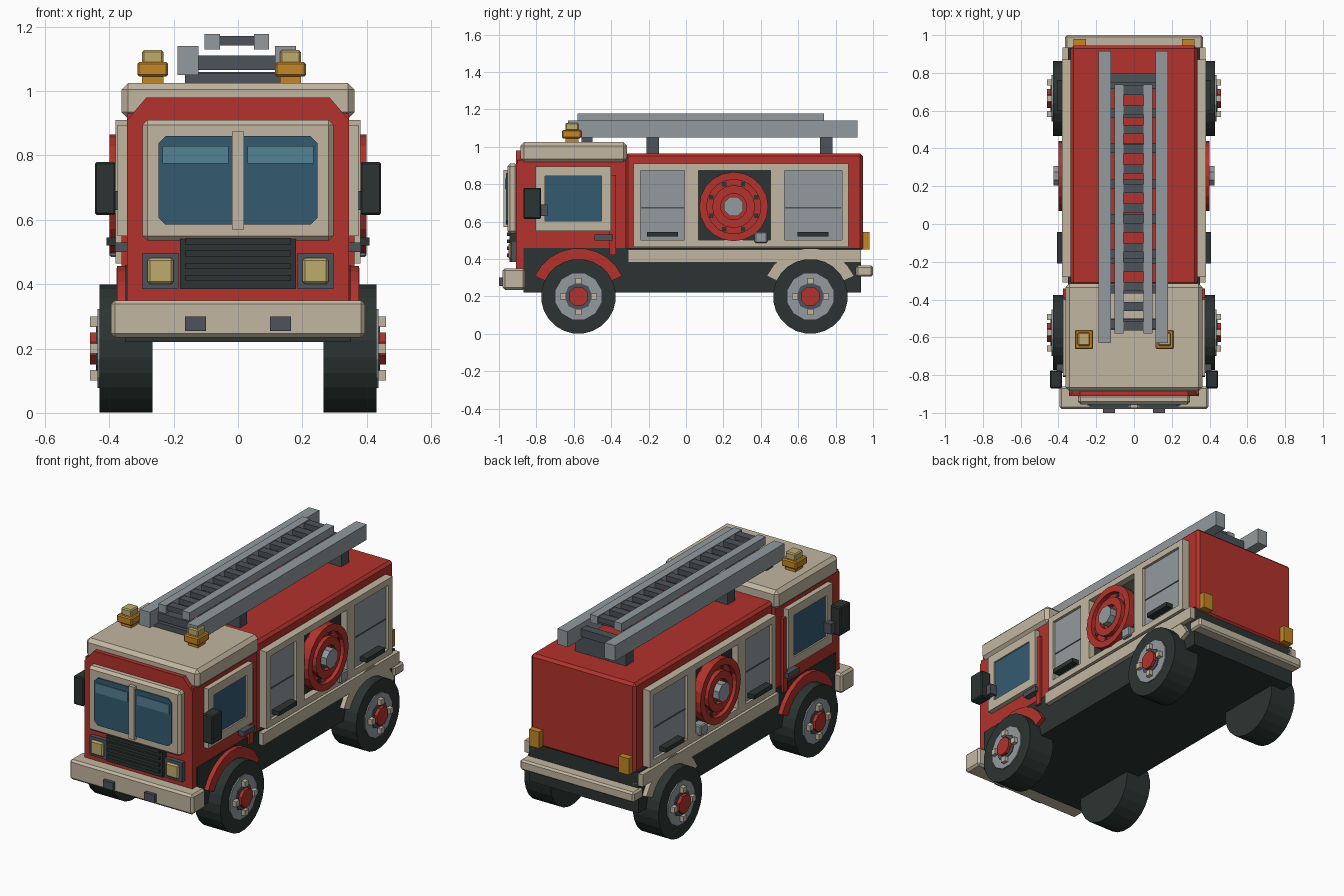
import bpy, bmesh, math
from mathutils import Matrix, Vector

cube = bpy.data.objects.get("Cube")
if cube:
    bpy.data.objects.remove(cube, do_unlink=True)


def material(name, rgb):
    lin = [(c / 255 / 12.92) if c / 255 < 0.04045 else ((c / 255 + 0.055) / 1.055) ** 2.4 for c in rgb]
    m = bpy.data.materials.new(name)
    m.use_nodes = True
    m.diffuse_color = (*lin, 1)
    b = m.node_tree.nodes["Principled BSDF"]
    b.inputs["Base Color"].default_value = (*lin, 1)
    b.inputs["Roughness"].default_value = 0.8
    return m


RED = material("red paint", (179, 50, 44))
CREAM = material("cream", (194, 182, 161))
DARK = material("dark rubber", (43, 52, 50))
SLATE = material("slate", (77, 83, 91))
GREY = material("metal grey", (146, 154, 158))
BLUE = material("glass blue", (52, 91, 113))
SKY = material("light glass blue", (83, 129, 147))
AMBER = material("amber", (196, 134, 38))
YELLOW = material("lamp yellow", (191, 171, 109))


def finish(name, bm, mat):
    bmesh.ops.recalc_face_normals(bm, faces=bm.faces)
    me = bpy.data.meshes.new(name)
    bm.to_mesh(me)
    bm.free()
    me.materials.append(mat)
    ob = bpy.data.objects.new(name, me)
    bpy.context.collection.objects.link(ob)
    return ob


def box(name, mat, x, y, z, bevel=0.0):
    """Box from (min, max) pairs with an optional chamfer."""
    bm = bmesh.new()
    bmesh.ops.create_cube(bm, size=1)
    for v in bm.verts:
        v.co = Vector([r[0] if c < 0 else r[1] for c, r in zip(v.co, (x, y, z))])
    if bevel:
        bmesh.ops.bevel(bm, geom=bm.edges[:], offset=bevel, segments=1, affect='EDGES')
    return finish(name, bm, mat)


def pair(name, mat, x, y, z, bevel=0.0):
    """The same box on both sides of the truck."""
    box("left_" + name, mat, x, y, z, bevel)
    box("right_" + name, mat, (-x[1], -x[0]), y, z, bevel)


def prism(name, mat, pts, a, b, axis='x'):
    """Extrude an outline: (y, z) along x, or (x, z) along y."""
    bm = bmesh.new()
    place = (lambda p, t: (t, p[0], p[1])) if axis == 'x' else (lambda p, t: (p[0], t, p[1]))
    f = bm.faces.new([bm.verts.new(place(p, a)) for p in pts])
    new = bmesh.ops.extrude_face_region(bm, geom=[f])["geom"]
    d = Vector(place((0, 0), b - a))
    bmesh.ops.translate(bm, vec=d, verts=[v for v in new if isinstance(v, bmesh.types.BMVert)])
    return finish(name, bm, mat)


def disc(name, mat, x, y, z, r, sides):
    """Cylinder along x between the two x values."""
    bm = bmesh.new()
    m = Matrix.Translation(((x[0] + x[1]) / 2, y, z)) @ Matrix.Rotation(math.pi / 2, 4, 'Y') \
        @ Matrix.Rotation(math.pi / sides, 4, 'Z')
    bmesh.ops.create_cone(bm, cap_ends=True, segments=sides, radius1=r, radius2=r,
                          depth=abs(x[1] - x[0]), matrix=m)
    return finish(name, bm, mat)


def ring(name, mat, x, y, z, outer, inner, sides, a0=0.0, a1=360.0):
    """Flat ring or arch segment, thick along x."""
    bm = bmesh.new()
    loops = []
    closed = a1 - a0 == 360
    for i in range(sides + (0 if closed else 1)):
        a = math.radians(a0 + (a1 - a0) * i / sides)
        loops.append([bm.verts.new((t, y + r * math.cos(a), z + r * math.sin(a)))
                      for t, r in ((x[0], inner), (x[0], outer), (x[1], outer), (x[1], inner))])
    steps = list(zip(loops, loops[1:] + loops[:1])) if closed else list(zip(loops, loops[1:]))
    for p, q in steps:
        for k in range(4):
            bm.faces.new((p[k], p[(k + 1) % 4], q[(k + 1) % 4], q[k]))
    if not closed:
        bm.faces.new(loops[0])
        bm.faces.new(loops[-1])
    return finish(name, bm, mat)


def frame(name, mat, axis, s, u, v, w, a, b, cut=0.0):
    """Rectangular border of width w between depths a and b, made of four bars."""
    bars = [((u[0], u[1]), (v[1] - w, v[1])), ((u[0], u[1]), (v[0], v[0] + w)),
            ((u[0], u[0] + w), (v[0] + w, v[1] - w)), ((u[1] - w, u[1]), (v[0] + w, v[1] - w))]
    for i, (p, q) in enumerate(bars):
        d = tuple(sorted((s * a, s * b)))
        box(f"{name}_{i + 1}", mat, *((d, p, q) if axis == 'x' else (p, d, q)), cut)


# Chassis and bumpers
box("chassis", DARK, (-0.35, 0.35), (-0.87, 0.935), (0.22, 0.46))
box("front_bumper", CREAM, (-0.395, 0.395), (-0.98, -0.86), (0.235, 0.35), 0.012)
pair("fog_lamp", SLATE, (0.1, 0.165), (-1.0, -0.97), (0.255, 0.3))
box("rear_bumper", CREAM, (-0.365, 0.365), (0.91, 1.0), (0.305, 0.365), 0.01)

# Cab
box("cab_body", RED, (-0.345, 0.345), (-0.9, -0.32), (0.36, 0.93))
prism("cab_front", RED, [(-0.345, 0.34), (0.345, 0.34), (0.345, 0.91), (0.285, 0.98),
                         (-0.285, 0.98), (-0.345, 0.91)], -0.91, -0.86, 'y')
box("cab_roof", CREAM, (-0.362, 0.362), (-0.885, -0.315), (0.915, 1.025), 0.02)

# Windscreen
box("windscreen_frame", CREAM, (-0.297, 0.297), (-0.955, -0.9), (0.535, 0.91), 0.015)
prism("windscreen_glass", BLUE, [(-0.225, 0.585), (0.225, 0.585), (0.247, 0.607), (0.247, 0.838),
                                 (0.225, 0.86), (-0.225, 0.86), (-0.247, 0.838), (-0.247, 0.607)],
      -0.962, -0.94, 'y')
box("windscreen_bar", CREAM, (-0.018, 0.018), (-0.975, -0.94), (0.57, 0.875))
pair("glass_highlight", SKY, (0.03, 0.235), (-0.967, -0.96), (0.775, 0.83))

# Grille and headlights
box("grille", DARK, (-0.18, 0.18), (-0.945, -0.9), (0.385, 0.55))
for i in range(4):
    z = 0.41 + i * 0.038
    box(f"grille_slat_{i + 1}", DARK, (-0.165, 0.165), (-0.957, -0.94), (z, z + 0.018))
pair("headlight_housing", SLATE, (0.185, 0.297), (-0.935, -0.9), (0.385, 0.497))
pair("headlight", YELLOW, (0.2, 0.282), (-0.95, -0.93), (0.4, 0.482), 0.008)

# Cab sides
for s, side in ((1, "left"), (-1, "right")):
    frame(side + "_door_window_frame", CREAM, 'x', s, (-0.805, -0.4), (0.55, 0.895), 0.052, 0.34, 0.375)
pair("door_window", BLUE, (0.34, 0.366), (-0.755, -0.45), (0.6, 0.845))
pair("cab_post", RED, (0.34, 0.362), (-0.41, -0.375), (0.42, 0.85))
pair("door_handle", SLATE, (0.34, 0.382), (-0.49, -0.39), (0.5, 0.53))
pair("mirror_arm", SLATE, (0.34, 0.41), (-0.79, -0.74), (0.63, 0.69))
pair("mirror", DARK, (0.38, 0.445), (-0.87, -0.775), (0.615, 0.78), 0.006)

# Cargo body
box("cargo_body", RED, (-0.335, 0.335), (-0.325, 0.945), (0.44, 0.965), 0.015)
pair("side_skirt", CREAM, (0.32, 0.378), (-0.31, 0.935), (0.38, 0.45))
pair("rear_light", AMBER, (0.255, 0.32), (0.93, 0.98), (0.45, 0.545))

# Side lockers and hose reel
for s, side in ((1, "left"), (-1, "right")):
    def span(a, b):
        return tuple(sorted((s * a, s * b)))
    for k, (y0, y1) in enumerate(((-0.28, 0.03), (0.03, 0.49), (0.49, 0.87))):
        frame(f"{side}_locker_frame_{k + 1}", CREAM, 'x', s, (y0, y1), (0.465, 0.91), 0.037, 0.325, 0.38)
        if k == 1:
            continue
        c = (y0 + y1) / 2
        box(f"{side}_shutter_{k + 1}", GREY, span(0.325, 0.364), (y0 + 0.037, y1 - 0.037), (0.5, 0.875))
        box(f"{side}_shutter_seam_{k + 1}", SLATE, span(0.36, 0.367), (y0 + 0.04, y1 - 0.04), (0.67, 0.677))
        box(f"{side}_shutter_handle_{k + 1}", DARK, span(0.36, 0.408), (c - 0.083, c + 0.083), (0.52, 0.545))
    box(side + "_reel_recess", DARK, span(0.325, 0.341), (0.06, 0.46), (0.495, 0.88))
    disc(side + "_hose_drum", RED, span(0.34, 0.375), 0.255, 0.68, 0.18, 20)
    ring(side + "_hose_outer_coil", RED, span(0.35, 0.4), 0.255, 0.68, 0.185, 0.145, 20)
    ring(side + "_hose_inner_coil", RED, span(0.35, 0.4), 0.255, 0.68, 0.115, 0.07, 16)
    for i in range(8):
        a = math.radians(22.5 + 45 * i)
        y, z = 0.255 + 0.13 * math.cos(a), 0.68 + 0.13 * math.sin(a)
        box(f"{side}_drum_slot_{i + 1}", DARK, span(0.37, 0.379), (y - 0.012, y + 0.012), (z - 0.012, z + 0.012))
    disc(side + "_reel_hub", GREY, span(0.35, 0.425), 0.255, 0.68, 0.055, 8)
    box(side + "_hose_nozzle", GREY, span(0.34, 0.4), (0.367, 0.435), (0.485, 0.545), 0.006)

    # Wheels and arches
    for end, y, paint in (("front", -0.575, RED), ("rear", 0.665, CREAM)):
        n = f"{side}_{end}_"
        ring(n + "arch", paint, span(0.3, 0.376), y, 0.2, 0.258, 0.195, 9, 25, 155)
        disc(n + "tyre", DARK, span(0.265, 0.43), y, 0.2, 0.2, 24)
        disc(n + "rim", GREY, span(0.4, 0.437), y, 0.2, 0.127, 12)
        ring(n + "rim_groove", SLATE, span(0.42, 0.442), y, 0.2, 0.075, 0.05, 8)
        disc(n + "hub", RED, span(0.42, 0.46), y, 0.2, 0.054, 8)
        for i in range(4):
            a = math.pi / 2 * i
            p, q = y + 0.083 * math.cos(a), 0.2 + 0.083 * math.sin(a)
            box(f"{n}stud_{i + 1}", CREAM, span(0.42, 0.46), (p - 0.016, p + 0.016), (q - 0.016, q + 0.016))

# Roof beacons
for i, x in enumerate((-0.265, 0.163)):
    n = f"beacon_{i + 1}_"
    box(n + "base", AMBER, (x - 0.033, x + 0.033), (-0.645, -0.575), (1.02, 1.05))
    box(n + "body", AMBER, (x - 0.048, x + 0.048), (-0.663, -0.56), (1.045, 1.09), 0.006)
    box(n + "cap", YELLOW, (x - 0.033, x + 0.033), (-0.645, -0.575), (1.085, 1.127), 0.006)

# Ladder: wide lower section, narrow upper section
for i, y in enumerate((-0.178, 0.75)):
    box(f"ladder_support_{i + 1}", SLATE, (-0.165, 0.16), (y - 0.034, y + 0.034), (0.955, 1.06))
box("ladder_front_rest", SLATE, (-0.165, 0.16), (-0.56, -0.5), (1.02, 1.055))
for i, x in enumerate((-0.155, 0.148)):
    box(f"lower_rail_{i + 1}", GREY, (x - 0.033, x + 0.033), (-0.63, 0.917), (1.05, 1.14))
for i in range(8):
    y = -0.53 + i * 0.186
    box(f"lower_rung_{i + 1}", SLATE, (-0.125, 0.12), (y - 0.025, y + 0.025), (1.065, 1.11))
for i, x in enumerate((-0.08, 0.073)):
    box(f"upper_rail_{i + 1}", GREY, (x - 0.024, x + 0.024), (-0.58, 0.738), (1.13, 1.177))
for i in range(13):
    y = -0.54 + i * 0.104
    box(f"upper_rung_{i + 1}", SLATE, (-0.06, 0.052), (y - 0.024, y + 0.024), (1.142, 1.172))
